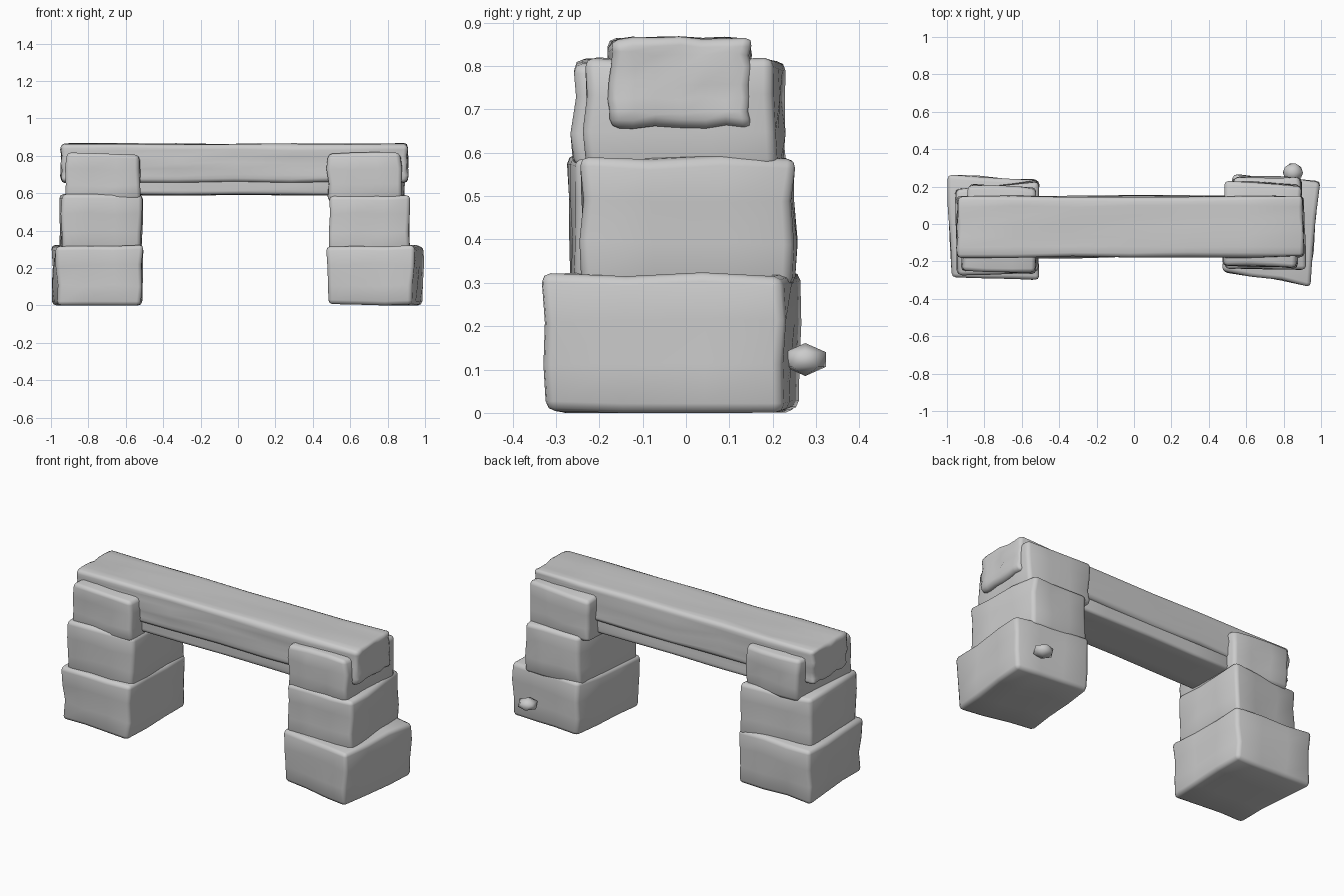
import bpy, bmesh, random
from mathutils import Vector

if "Cube" in bpy.data.objects:
    bpy.data.objects.remove(bpy.data.objects["Cube"])

random.seed(4)


def finish(bm, name, bevel=0.0):
    bmesh.ops.recalc_face_normals(bm, faces=bm.faces)
    mesh = bpy.data.meshes.new(name)
    bm.to_mesh(mesh)
    bm.free()
    mesh.polygons.foreach_set("use_smooth", [True] * len(mesh.polygons))
    ob = bpy.data.objects.new(name, mesh)
    bpy.context.collection.objects.link(ob)
    if bevel:
        mod = ob.modifiers.new("worn_edges", 'BEVEL')
        mod.width = bevel
        mod.segments = 2
        mod.limit_method = 'ANGLE'
        mod.angle_limit = 0.8
    return ob


def stone(name, outline, z0, z1, taper=0.0, rough=0.008, bevel=0.022, cuts=2):
    """Four-cornered worn stone; the base is drawn in by taper."""
    bm = bmesh.new()
    centre = sum((Vector(p) for p in outline), Vector((0, 0))) / 4
    rings = []
    for z, t in ((z0, taper), (z1, 0.0)):
        ring = []
        for p in outline:
            q = centre + (Vector(p) - centre) * (1 - t)
            ring.append(bm.verts.new((q.x, q.y, z)))
        rings.append(ring)
    low, top = rings
    bm.faces.new(low[::-1])
    bm.faces.new(top)
    for i in range(4):
        j = (i + 1) % 4
        bm.faces.new((low[i], low[j], top[j], top[i]))
    corners = set(low + top)
    bmesh.ops.subdivide_edges(bm, edges=bm.edges[:], cuts=cuts, use_grid_fill=True)
    for v in bm.verts:
        if v not in corners:
            v.co += Vector([random.uniform(-rough, rough) for _ in range(3)])
        v.co.z = max(v.co.z, 0.0)
    return finish(bm, name, bevel)


# Left pier, from the ground up
stone("left_base_stone", [(-0.97, -0.28), (-0.51, -0.305), (-0.51, 0.24), (-1.0, 0.262)],
      0.0, 0.32, 0.03)
stone("left_middle_stone", [(-0.945, -0.27), (-0.515, -0.26), (-0.515, 0.23), (-0.95, 0.18)],
      0.29, 0.59)
stone("left_upper_stone", [(-0.92, -0.25), (-0.525, -0.26), (-0.52, 0.19), (-0.885, 0.21)],
      0.56, 0.81)

# Right pier, from the ground up
stone("right_base_stone", [(0.475, -0.255), (0.94, -0.332), (1.0, 0.225), (0.53, 0.268)],
      0.0, 0.32, 0.03)
stone("right_middle_stone", [(0.49, -0.24), (0.92, -0.24), (0.89, 0.25), (0.53, 0.25)],
      0.29, 0.59)
stone("right_upper_stone", [(0.48, -0.22), (0.87, -0.235), (0.895, 0.205), (0.49, 0.23)],
      0.56, 0.815)

# Lintel and the shallower course under it
stone("lintel", [(-0.945, -0.18), (0.905, -0.175), (0.905, 0.15), (-0.945, 0.145)],
      0.66, 0.862, 0.0, 0.007, 0.02, 5)
stone("lintel_underside", [(-0.6, -0.155), (0.6, -0.155), (0.6, 0.135), (-0.6, 0.135)],
      0.59, 0.69, 0.0, 0.004, 0.015, 3)

# Small knob on the back of the right base
bm = bmesh.new()
bmesh.ops.create_icosphere(bm, subdivisions=1, radius=1.0)
for v in bm.verts:
    v.co = Vector((0.85 + v.co.x * 0.06, 0.275 + v.co.y * 0.056, 0.123 + v.co.z * 0.038))
finish(bm, "back_knob")
